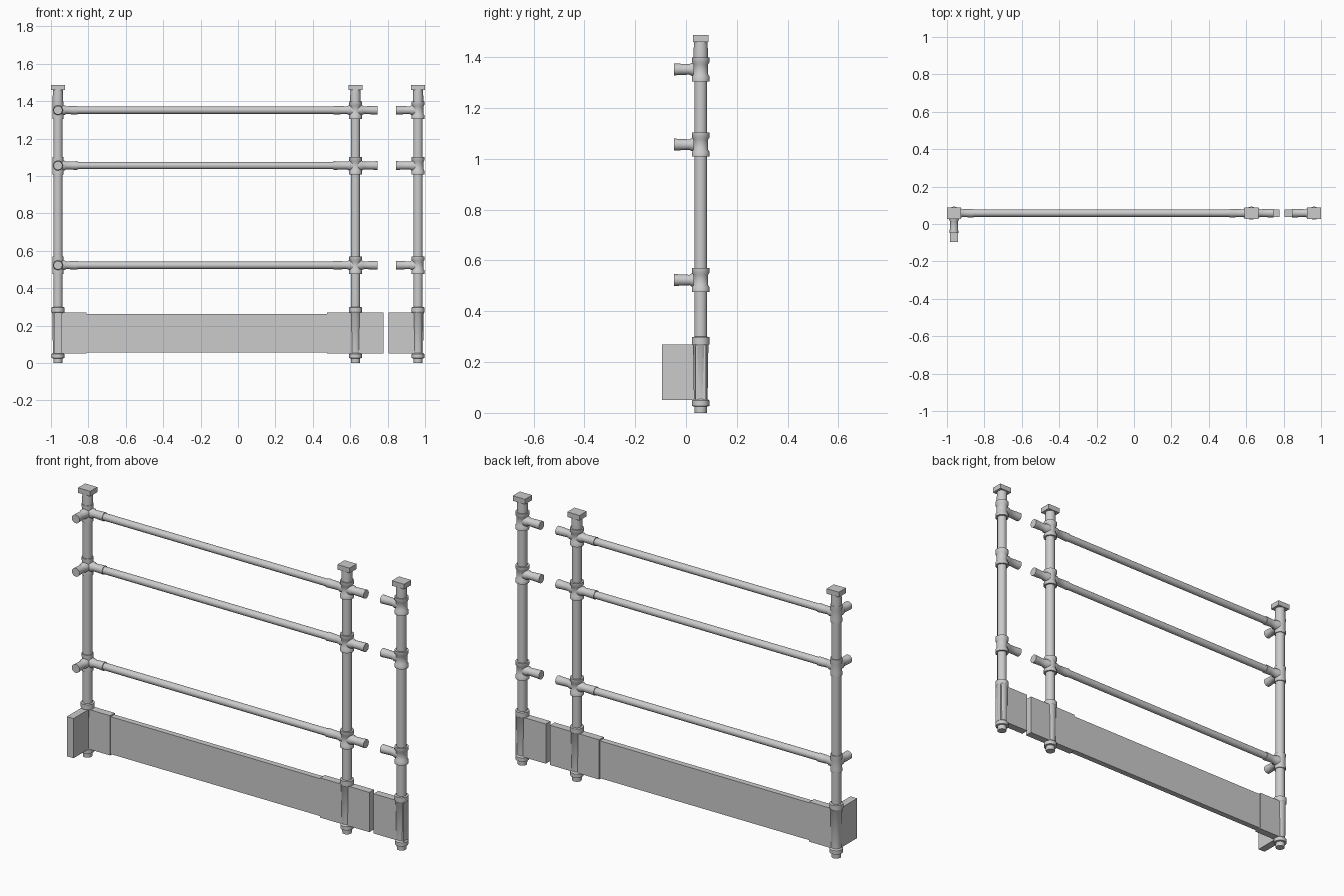
import bpy, bmesh, math
from mathutils import Matrix, Vector

if "Cube" in bpy.data.objects:
    bpy.data.objects.remove(bpy.data.objects["Cube"])

Y = 0.058
POSTS = {"corner": -0.9625, "middle": 0.628, "end": 0.9625}
RAIL_Z = (0.523, 1.056, 1.352)
SEG = 24


def lathe(name, origin, axis, profile):
    """Capped solid of revolution; profile is (radius, distance along axis)."""
    bm = bmesh.new()
    rings = [[bm.verts.new((r * math.cos(2 * math.pi * i / SEG),
                            r * math.sin(2 * math.pi * i / SEG), t))
              for i in range(SEG)] for r, t in profile]
    for a, b in zip(rings, rings[1:]):
        for i in range(SEG):
            j = (i + 1) % SEG
            bm.faces.new((a[i], a[j], b[j], b[i]))
    bm.faces.new(rings[0][::-1])
    bm.faces.new(rings[-1])
    bmesh.ops.recalc_face_normals(bm, faces=bm.faces)
    rot = Vector(axis).to_track_quat('Z', 'Y').to_matrix().to_4x4()
    bm.transform(Matrix.Translation(origin) @ rot)
    return finish(name, bm, True)


def box(name, lo, hi):
    bm = bmesh.new()
    bmesh.ops.create_cube(bm, size=1)
    size = [b - a for a, b in zip(lo, hi)]
    mid = [(a + b) / 2 for a, b in zip(lo, hi)]
    bm.transform(Matrix.Translation(mid) @ Matrix.Diagonal((*size, 1)))
    return finish(name, bm, False)


def finish(name, bm, smooth):
    me = bpy.data.meshes.new(name)
    bm.to_mesh(me)
    bm.free()
    ob = bpy.data.objects.new(name, me)
    bpy.context.collection.objects.link(ob)
    if smooth:
        bpy.ops.object.select_all(action='DESELECT')
        ob.select_set(True)
        bpy.context.view_layer.objects.active = ob
        bpy.ops.object.shade_smooth_by_angle(angle=math.radians(35))
    return ob


# socket arm of a fitting: flared at its open end
def socket(name, x, z, axis, length):
    lathe(name, (x, Y, z), axis,
          [(0.026, 0), (0.026, 0.035), (0.0205, 0.045),
           (0.022, length - 0.03), (0.0235, length)])


for key, x in POSTS.items():
    # upright, neck and cap
    lathe(key + "_post", (x, Y, 0), (0, 0, 1), [(0.025, 0.02), (0.025, 1.46)])
    lathe(key + "_neck", (x, Y, 0), (0, 0, 1),
          [(0.028, 1.385), (0.028, 1.43), (0.026, 1.462)])
    box(key + "_cap", (x - 0.0375, Y - 0.031, 1.459), (x + 0.0375, Y + 0.031, 1.487))
    # foot with collars above and below the board
    lathe(key + "_base_fitting", (x, Y, 0), (0, 0, 1),
          [(0.024, 0), (0.025, 0.025), (0.034, 0.027), (0.034, 0.048),
           (0.027, 0.055), (0.03, 0.265), (0.035, 0.272), (0.035, 0.298),
           (0.025, 0.3)])
    # sleeves round the post at every rail
    big = 0.030 if key == "corner" else 0.035
    for n, z in enumerate(RAIL_Z):
        lathe(f"{key}_sleeve_{n}", (x, Y, z), (0, 0, 1),
              [(big, -0.047), (big, -0.029), (0.029, -0.02),
               (0.029, 0.02), (big, 0.029), (big, 0.047)])

# rails and their sockets
xc, xm, xe = POSTS["corner"], POSTS["middle"], POSTS["end"]
for n, z in enumerate(RAIL_Z):
    lathe(f"rail_{n}", (xc, Y, z), (1, 0, 0), [(0.0195, 0), (0.0195, xm - xc)])
    socket(f"corner_side_socket_{n}", xc, z, (1, 0, 0), 0.105)
    socket(f"corner_front_socket_{n}", xc, z, (0, -1, 0), 0.105)
    socket(f"middle_left_socket_{n}", xm, z, (-1, 0, 0), 0.118)
    socket(f"middle_right_socket_{n}", xm, z, (1, 0, 0), 0.117)
    socket(f"end_socket_{n}", xe, z, (-1, 0, 0), 0.117)

# toe board and the deeper brackets that hold it
T = 0.0205
box("toe_board", (xc, Y - 0.016, 0.056), (xm, Y + 0.016, 0.263))
box("corner_side_bracket", (xc, Y - T, 0.05), (-0.81, Y + T, 0.27))
box("corner_front_bracket", (xc - T, -0.095, 0.05), (xc + T, Y, 0.27))
box("middle_bracket", (0.477, Y - T, 0.05), (0.779, Y + T, 0.27))
box("end_bracket", (0.805, Y - T, 0.05), (0.989, Y + T, 0.27))
